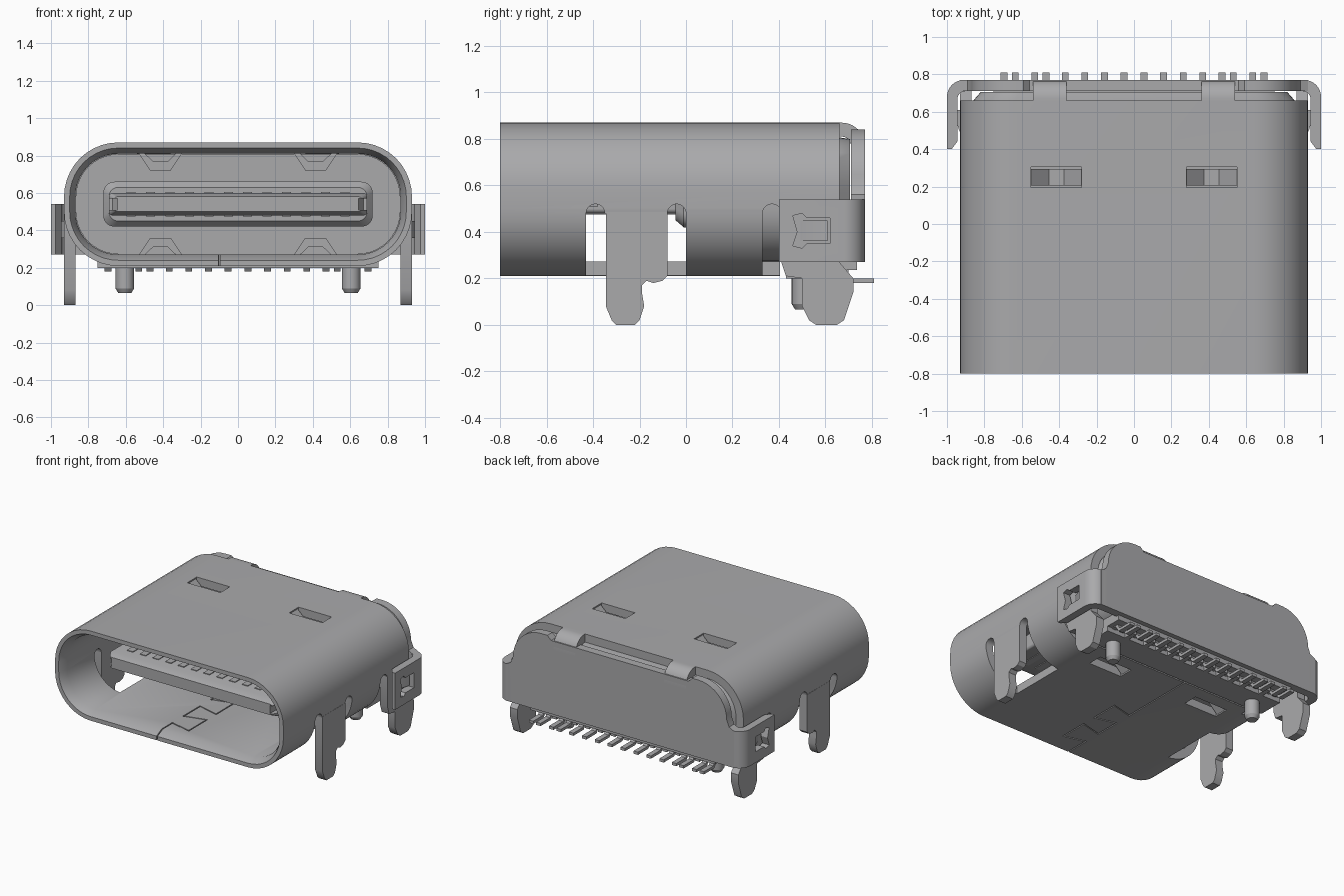
import bpy, bmesh, math
from mathutils import Vector

if "Cube" in bpy.data.objects:
    bpy.data.objects.remove(bpy.data.objects["Cube"])

metal = bpy.data.materials.new("grey_metal")
metal.use_nodes = True
GREY = (0.4, 0.4, 0.41, 1)
metal.diffuse_color = GREY
metal.node_tree.nodes["Principled BSDF"].inputs["Base Color"].default_value = GREY


def loft(name, rings, closed=False):
    """Skin a list of matching 3D rings; cap the ends unless the loop closes."""
    bm = bmesh.new()
    vs = [[bm.verts.new(p) for p in ring] for ring in rings]
    n = len(vs[0])
    pairs = list(zip(vs, vs[1:])) + ([(vs[-1], vs[0])] if closed else [])
    for a, b in pairs:
        for i in range(n):
            j = (i + 1) % n
            bm.faces.new((a[i], a[j], b[j], b[i]))
    if not closed:
        bm.faces.new(vs[0])
        bm.faces.new(vs[-1])
    bmesh.ops.recalc_face_normals(bm, faces=bm.faces)
    me = bpy.data.meshes.new(name)
    bm.to_mesh(me)
    bm.free()
    me.materials.append(metal)
    ob = bpy.data.objects.new(name, me)
    bpy.context.collection.objects.link(ob)
    return ob


def prism(name, pts, axis, a, b):
    """Extrude a 2D profile along an axis from a to b."""
    place = {"x": lambda u, v, t: (t, u, v),
             "y": lambda u, v, t: (u, t, v),
             "z": lambda u, v, t: (u, v, t)}[axis]
    return loft(name, [[place(u, v, t) for u, v in pts] for t in (a, b)])


def box(name, x0, x1, y0, y1, z0, z1):
    return prism(name, [(x0, y0), (x1, y0), (x1, y1), (x0, y1)], "z", z0, z1)


def arc(cx, cy, r, a0, a1, n=10):
    angles = [math.radians(a0 + (a1 - a0) * i / n) for i in range(n + 1)]
    return [(cx + r * math.cos(t), cy + r * math.sin(t)) for t in angles]


def rounded(hw, z0, z1, r, y):
    """Rounded rectangle ring standing at depth y."""
    pts = []
    for sx, z, a in ((1, z1 - r, 0), (-1, z1 - r, 90), (-1, z0 + r, 180), (1, z0 + r, 270)):
        pts += arc(sx * (hw - r), z, r, a, a + 90)
    return [(x, y, z) for x, z in pts]


def cut(ob, cutter):
    mod = ob.modifiers.new("cut", "BOOLEAN")
    mod.operation, mod.object, mod.solver = "DIFFERENCE", cutter, "EXACT"
    bpy.context.view_layer.objects.active = ob
    bpy.ops.object.modifier_apply(modifier=mod.name)
    bpy.data.objects.remove(cutter)


# Outer shell tube with a flared mouth
def shell_ring(t, y):
    return rounded(0.93 - t, 0.21 + t, 0.87 - t, 0.29 - t, y)


shell = loft("shell", [shell_ring(0, -0.8), shell_ring(0, 0.66), shell_ring(0.06, 0.66),
                       shell_ring(0.06, -0.74), shell_ring(0.03, -0.8)], closed=True)

# Side windows around the legs and the open underside at the rear
leg_window = ([(-0.43, 0)] + arc(-0.39, 0.48, 0.04, 180, 0)
              + arc(-0.04, 0.48, 0.04, 180, 0) + [(0, 0)])
rear_slot = [(0.33, 0)] + arc(0.37, 0.48, 0.04, 180, 0) + [(0.41, 0)]
for s in (-1, 1):
    for profile in (leg_window, rear_slot):
        cut(shell, prism("cutter", profile, "x", s * 0.66, s * 1.1))
cut(shell, box("cutter", -1.1, 1.1, 0.405, 0.8, 0, 0.49))

# Spring dimples pressed into the top and bottom walls
dimple = [(0.27, 0.87), (0.375, 0.77), (0.455, 0.77), (0.56, 0.87), (0.56, 0.81),
          (0.53, 0.81), (0.47, 0.72), (0.36, 0.72), (0.30, 0.81), (0.27, 0.81)]
for s in (-1, 1):
    for level in ("top", "bottom"):
        flip = (lambda z: z) if level == "top" else (lambda z: 1.08 - z)
        xs = sorted((s * 0.28, s * 0.55))
        zs = sorted((flip(0.79), flip(0.89)))
        cut(shell, box("cutter", *xs, 0.195, 0.305, *zs))
        prism(level + "_spring", [(s * x, flip(z)) for x, z in dimple], "y", 0.205, 0.295)

# Dovetail seam in the bottom wall
seam = [(-0.1, -0.82), (-0.1, -0.62), (0.06, -0.66), (0.06, -0.45), (-0.1, -0.49),
        (-0.1, -0.3), (0.06, -0.34), (0.06, -0.13), (-0.1, -0.17), (-0.1, 0.42)]
for p, q in zip(seam, seam[1:]):
    p, q = Vector(p), Vector(q)
    d = (q - p).normalized() * 0.004
    w = Vector((-d.y, d.x))
    cut(shell, prism("cutter", [p - d + w, p - d - w, q + d - w, q + d + w], "z", 0.15, 0.3))

# Board legs, wings, latches and posts on both sides
front_leg = [(-0.345, 0.485), (-0.345, 0.08), (-0.32, 0.02), (-0.3, 0), (-0.22, 0),
             (-0.2, 0.02), (-0.18, 0.08), (-0.19, 0.14), (-0.19, 0.17), (-0.17, 0.19),
             (-0.14, 0.18), (-0.1, 0.19), (-0.08, 0.21), (-0.08, 0.485)]
rear_leg = [(0.41, 0.495), (0.41, 0.27), (0.43, 0.21), (0.5, 0.2), (0.5, 0.08), (0.53, 0.02),
            (0.56, 0), (0.65, 0), (0.68, 0.02), (0.72, 0.14), (0.72, 0.2), (0.66, 0.27),
            (0.66, 0.495)]
wing = ([(0.88, 0.77)] + arc(0.91, 0.68, 0.09, 90, 0)
        + [(1, 0.4), (0.975, 0.4), (0.945, 0.44)] + arc(0.9, 0.665, 0.045, 0, 90) + [(0.88, 0.71)])
for s in (-1, 1):
    side = "left_" if s > 0 else "right_"
    prism(side + "front_leg", front_leg, "x", s * 0.87, s * 0.93)
    prism(side + "rear_leg", rear_leg, "x", s * 0.87, s * 0.93)
    clip = prism(side + "wing", [(s * x, y) for x, y in wing], "z", 0.27, 0.54)
    hole = [(0.46, 0.47), (0.5, 0.48), (0.52, 0.46), (0.62, 0.46), (0.62, 0.35),
            (0.52, 0.35), (0.5, 0.33), (0.46, 0.34), (0.48, 0.4)]
    cut(clip, prism("cutter", hole, "x", s * 0.92, s * 1.1))
    latch = [(0.92, 0.48), (0.935, 0.5), (0.97, 0.61), (0.92, 0.61)]
    prism(side + "latch", [(s * x, y) for x, y in latch], "z", 0.36, 0.45)
    loft(side + "post", [[(x, y, z) for x, y in arc(s * 0.605, 0.505, r, 0, 345, 23)]
                         for r, z in ((0.05, 0.3), (0.05, 0.09), (0.035, 0.065))])
    # Strap bending from the shell top over the back plate
    strap = ([(0.64, 0.87)] + arc(0.67, 0.77, 0.1, 90, 0) + [(0.77, 0.74), (0.71, 0.74)]
             + arc(0.67, 0.77, 0.04, 0, 90) + [(0.64, 0.81)])
    prism(side + "strap", strap, "x", s * 0.36, s * 0.54)

# Back plate with rounded shoulders
half = ([(0.93, 0.27), (0.93, 0.54), (0.89, 0.56)] + arc(0.64, 0.61, 0.23, 0, 90)
        + [(0.59, 0.84), (0.56, 0.81)])
prism("back_plate", half + [(-x, z) for x, z in reversed(half)], "y", 0.71, 0.77)

# Inner housing, stepped at the rear
loft("housing", [rounded(0.868, 0.272, 0.808, 0.23, 0.33), rounded(0.868, 0.272, 0.808, 0.23, 0.65),
                 rounded(0.82, 0.275, 0.8, 0.21, 0.705)])
box("housing_base", -0.75, 0.75, 0.43, 0.62, 0.2, 0.35)
box("housing_rear_bar", -0.75, 0.75, 0.61, 0.735, 0.235, 0.3)

# Tongue with thick collar and chamfered tip
loft("tongue_collar", [rounded(0.69, 0.45, 0.63, 0.05, -0.045), rounded(0.72, 0.42, 0.66, 0.06, -0.01),
                       rounded(0.72, 0.42, 0.66, 0.06, 0.35)])
tongue = loft("tongue", [rounded(0.66, 0.5, 0.58, 0.015, -0.55), rounded(0.69, 0.48, 0.6, 0.02, -0.5),
                         rounded(0.69, 0.48, 0.6, 0.02, 0)])
for s in (-1, 1):
    notch = [(0.645, -0.6), (0.645, -0.42), (0.67, -0.38), (0.72, -0.38), (0.72, -0.6)]
    cut(tongue, prism("cutter", [(s * x, y) for x, y in notch], "z", 0.51, 0.57))

# Contact strips on the tongue
for i in range(12):
    x = (i - 5.5) * 0.104
    for z in (0.475, 0.597):
        box("contact", x - 0.024, x + 0.024, -0.44, 0, z, z + 0.008)

# Solder pins, paired toward the ends, with comb teeth between
tails = [0.053, 0.158, 0.263, 0.368, 0.47, 0.53, 0.635, 0.695]
pins = sorted([-x for x in tails] + tails)
for x in pins:
    pin = [(0.81, 0.18), (0.81, 0.2), (0.7, 0.2), (0.67, 0.25), (0.55, 0.25), (0.55, 0.23),
           (0.655, 0.23), (0.69, 0.18)]
    prism("solder_pin", pin, "x", x - 0.018, x + 0.018)
for a, b in zip(pins, pins[1:]):
    if b - a > 0.08:
        mid = (a + b) / 2
        box("comb_tooth", mid - 0.018, mid + 0.018, 0.61, 0.7, 0.2, 0.25)

# Smooth curved walls, keep sharp edges
for ob in bpy.context.scene.objects:
    ob.select_set(ob.type == "MESH")
bpy.context.view_layer.objects.active = shell
bpy.ops.object.shade_smooth_by_angle(angle=math.radians(30))
